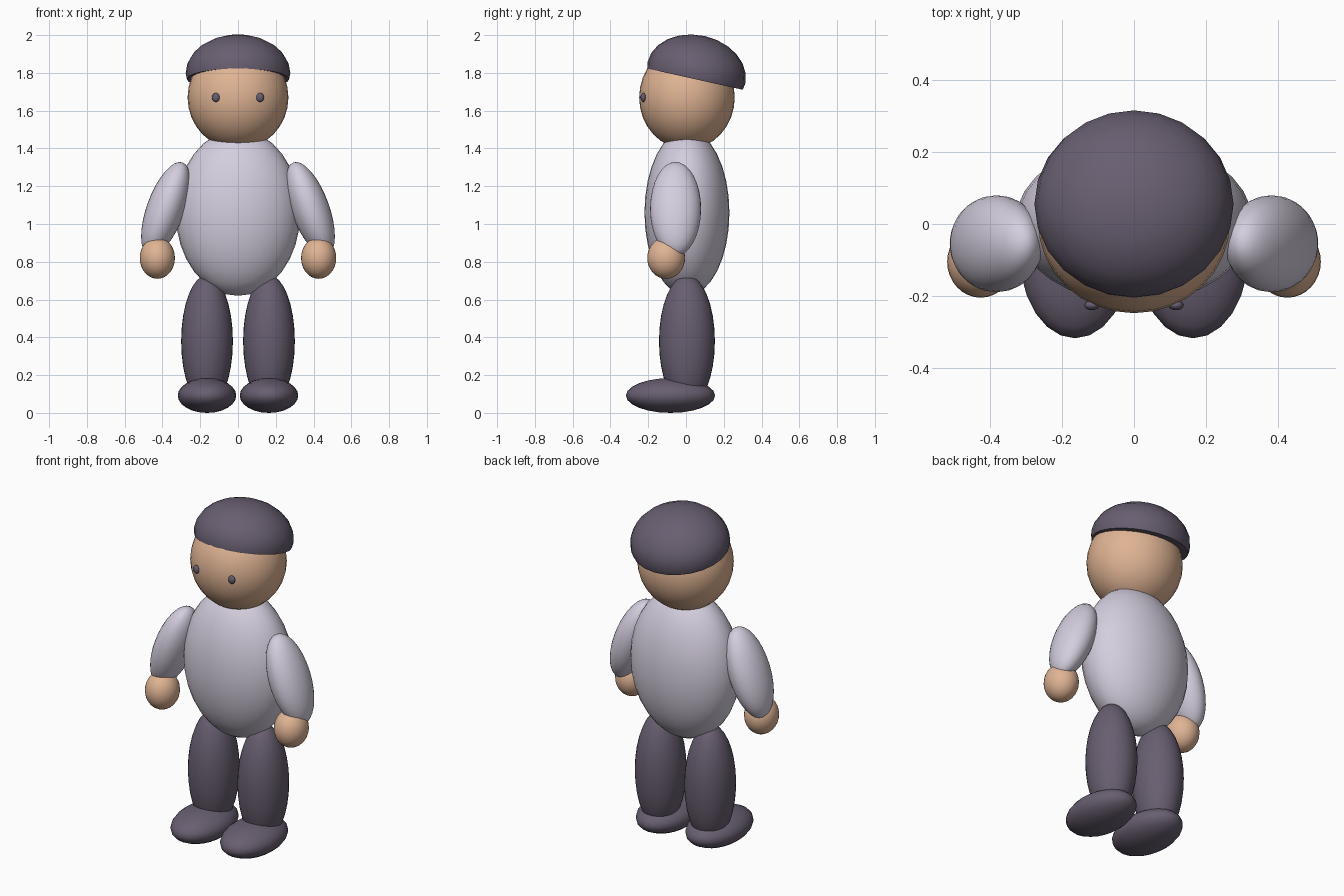
import bpy, bmesh
from math import radians
from mathutils import Matrix, Vector, Euler

cube = bpy.data.objects.get("Cube")
if cube:
    bpy.data.objects.remove(cube, do_unlink=True)


def material(name, rgb):
    mat = bpy.data.materials.new(name)
    mat.use_nodes = True
    mat.diffuse_color = (*rgb, 1)
    bsdf = next(n for n in mat.node_tree.nodes if n.type == "BSDF_PRINCIPLED")
    bsdf.inputs["Base Color"].default_value = (*rgb, 1)
    return mat


dark = material("dark_plum", (0.138, 0.112, 0.162))
skin = material("skin_tan", (0.745, 0.456, 0.296))
shirt = material("pale_lilac", (0.66, 0.617, 0.73))


def ellipsoid(name, mat, centre, radii, turn=(0, 0, 0), segments=32, cut=None):
    """Smooth ellipsoid; cut is an optional local height for a flat underside."""
    bm = bmesh.new()
    bmesh.ops.create_uvsphere(bm, u_segments=segments, v_segments=segments // 2, radius=1)
    bmesh.ops.scale(bm, vec=Vector(radii), verts=bm.verts)
    if cut is not None:
        res = bmesh.ops.bisect_plane(bm, geom=bm.verts[:] + bm.edges[:] + bm.faces[:],
                                     plane_co=(0, 0, cut), plane_no=(0, 0, 1), clear_inner=True)
        rim = [e for e in res["geom_cut"] if isinstance(e, bmesh.types.BMEdge)]
        bmesh.ops.edgeloop_fill(bm, edges=rim)
    rotation = Euler([radians(a) for a in turn]).to_matrix().to_4x4()
    bmesh.ops.transform(bm, matrix=rotation, verts=bm.verts)
    bmesh.ops.recalc_face_normals(bm, faces=bm.faces)
    mesh = bpy.data.meshes.new(name)
    bm.to_mesh(mesh)
    bm.free()
    mesh.materials.append(mat)
    obj = bpy.data.objects.new(name, mesh)
    obj.location = centre
    bpy.context.collection.objects.link(obj)
    bpy.ops.object.select_all(action="DESELECT")
    obj.select_set(True)
    bpy.context.view_layer.objects.active = obj
    bpy.ops.object.shade_smooth_by_angle(angle=radians(40))
    return obj


# Body, head and the backward-tilted cap
ellipsoid("torso", shirt, (0, 0.005, 1.06), (0.33, 0.225, 0.44))
ellipsoid("head", skin, (0, 0.005, 1.67), (0.267, 0.253, 0.275))
ellipsoid("cap", dark, (0, 0.055, 1.8), (0.277, 0.265, 0.2), turn=(-12.5, 0, 0),
          segments=24, cut=-0.034)

# Paired parts
for side, s in (("left", 1), ("right", -1)):
    ellipsoid(side + "_eye", dark, (s * 0.117, -0.226, 1.67), (0.021, 0.014, 0.024), segments=16)
    ellipsoid(side + "_arm", shirt, (s * 0.383, -0.055, 1.08), (0.1, 0.135, 0.262),
              turn=(0, -20 * s, 0))
    ellipsoid(side + "_hand", skin, (s * 0.427, -0.105, 0.82), (0.093, 0.1, 0.11))
    ellipsoid(side + "_leg", dark, (s * 0.164, 0.005, 0.38), (0.137, 0.148, 0.35))
    ellipsoid(side + "_foot", dark, (s * 0.164, -0.082, 0.092), (0.155, 0.236, 0.092),
              segments=24)
